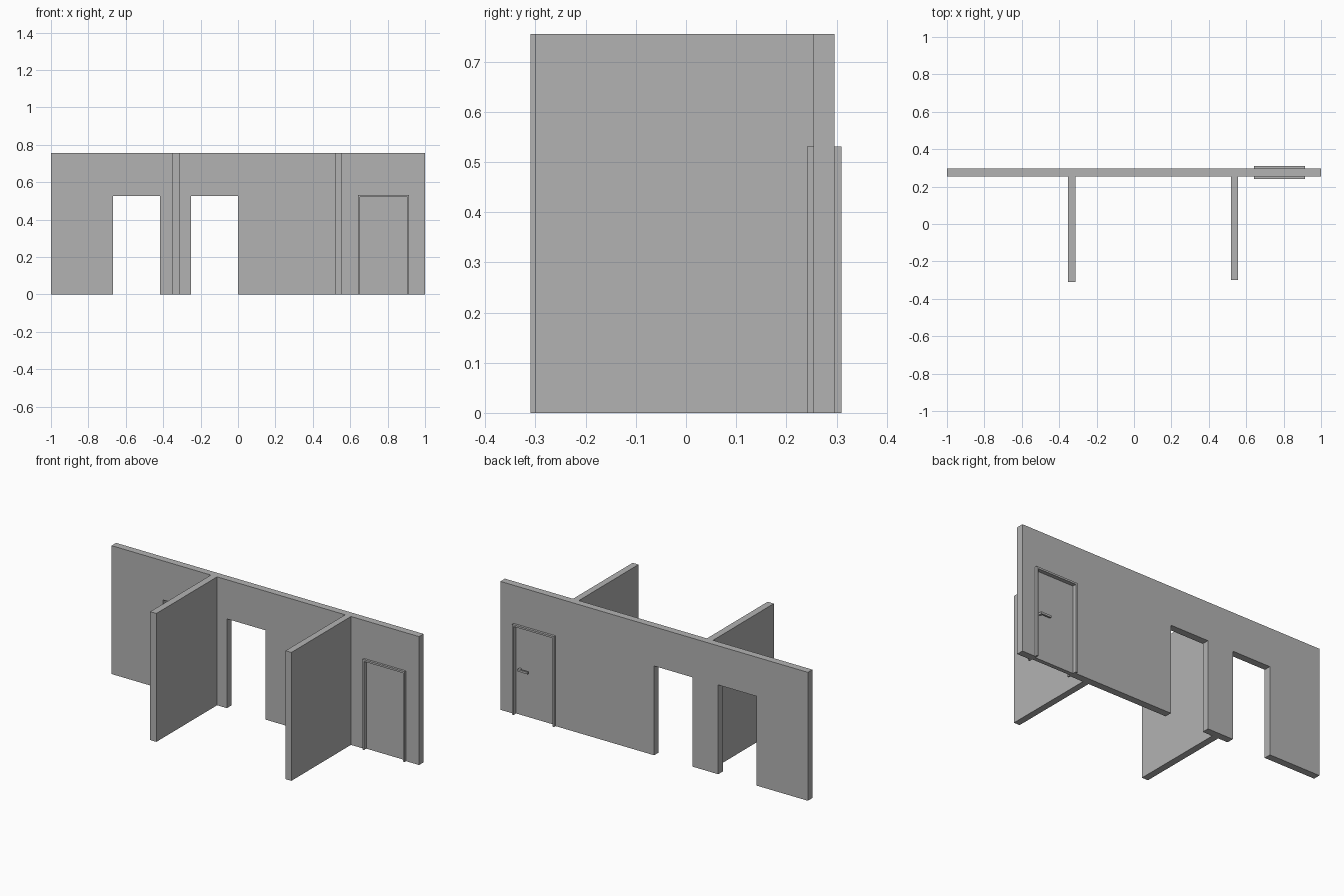
import bpy
import bmesh

cube = bpy.data.objects.get("Cube")
if cube:
    bpy.data.objects.remove(cube, do_unlink=True)

grey = bpy.data.materials.new("plain_grey")
grey.use_nodes = True
colour = (0.45, 0.45, 0.45, 1)
grey.diffuse_color = colour
grey.node_tree.nodes["Principled BSDF"].inputs["Base Color"].default_value = colour


def panel(name, outline, y0, y1):
    """Extrude an outline in x and z from y0 to y1."""
    bm = bmesh.new()
    face = bm.faces.new([bm.verts.new((x, y0, z)) for x, z in outline])
    new = bmesh.ops.extrude_face_region(bm, geom=[face])["geom"]
    moved = [v for v in new if isinstance(v, bmesh.types.BMVert)]
    bmesh.ops.translate(bm, verts=moved, vec=(0, y1 - y0, 0))
    bmesh.ops.recalc_face_normals(bm, faces=bm.faces)
    mesh = bpy.data.meshes.new(name)
    bm.to_mesh(mesh)
    bm.free()
    mesh.materials.append(grey)
    obj = bpy.data.objects.new(name, mesh)
    bpy.context.collection.objects.link(obj)
    return obj


def box(name, x0, x1, y0, y1, z0, z1):
    return panel(name, [(x0, z0), (x1, z0), (x1, z1), (x0, z1)], y0, y1)


HEIGHT, HEAD = 0.755, 0.525
BACK, FRONT = 0.296, 0.254

# Long wall with two open doorways and one for the door
outline = [(-1, HEIGHT), (-1, 0)]
for x0, x1 in ((-0.667, -0.417), (-0.25, 0), (0.645, 0.91)):
    outline += [(x0, 0), (x0, HEAD), (x1, HEAD), (x1, 0)]
outline += [(1, 0), (1, HEIGHT)]
panel("long_wall", outline, FRONT, BACK)

# Partition walls
box("right_partition", -0.354, -0.314, -0.31, FRONT, 0, HEIGHT)
box("left_partition", 0.519, 0.557, -0.30, FRONT, 0, HEIGHT)

# Door frame, standing proud of both wall faces
o0, o1, i0, i1 = 0.641, 0.915, 0.651, 0.905
panel("door_frame", [(o0, 0), (i0, 0), (i0, 0.52), (i1, 0.52), (i1, 0),
                     (o1, 0), (o1, 0.531), (o0, 0.531)], 0.241, 0.31)

# Door leaf and its lever handle on the back
box("door_leaf", i0, i1, 0.262, 0.286, 0, 0.52)
box("handle_stem", 0.87, 0.882, 0.286, 0.298, 0.262, 0.274)
box("handle_lever", 0.815, 0.882, 0.298, 0.308, 0.262, 0.274)
